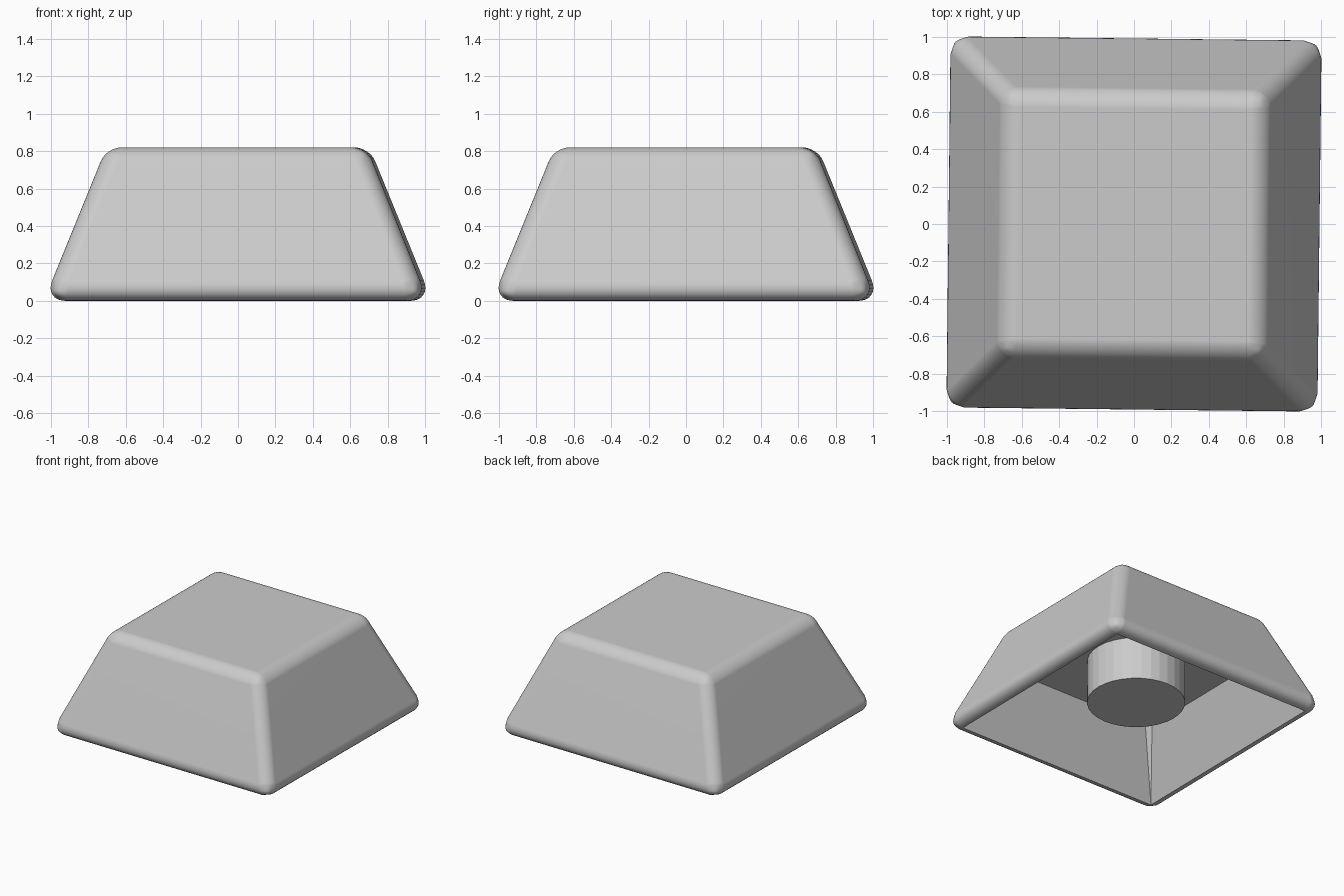
import bpy, bmesh, math
from mathutils import Matrix

if "Cube" in bpy.data.objects:
    bpy.data.objects.remove(bpy.data.objects["Cube"])

TURN = Matrix.Rotation(math.radians(-0.65), 4, 'Z')
grey = bpy.data.materials.new("grey plastic")
grey.diffuse_color = (0.6, 0.6, 0.6, 1)
grey.use_nodes = True
grey.node_tree.nodes["Principled BSDF"].inputs["Base Color"].default_value = grey.diffuse_color


def add_object(name, bm):
    bmesh.ops.recalc_face_normals(bm, faces=bm.faces)
    me = bpy.data.meshes.new(name)
    bm.to_mesh(me)
    bm.free()
    ob = bpy.data.objects.new(name, me)
    bpy.context.collection.objects.link(ob)
    me.materials.append(grey)
    bpy.ops.object.select_all(action='DESELECT')
    ob.select_set(True)
    bpy.context.view_layer.objects.active = ob
    return ob


# Cap shell: tapered block with rounded edges
BASE, TOP, HEIGHT = 1.0275, 0.697, 0.82
bm = bmesh.new()
bmesh.ops.create_cube(bm, size=2)
for v in bm.verts:
    s = TOP if v.co.z > 0 else BASE
    v.co = (v.co.x * s, v.co.y * s, HEIGHT if v.co.z > 0 else 0)
shell = add_object("cap_shell", bm)
bev = shell.modifiers.new("rounding", 'BEVEL')
bev.limit_method = 'NONE'
bev.offset_type = 'WIDTH'
bev.width, bev.segments = 0.13, 8
bpy.ops.object.modifier_apply(modifier=bev.name)

# Hollow underside: square opening rising to a ceiling with clipped corners
CEILING_Z, CEILING_HALF, CLIP = 0.497, 0.70, 0.035
SHIFT_X, SHIFT_Y = -0.01, 0.012
bm = bmesh.new()
bm.from_mesh(shell.data)
bm.normal_update()
bottom = min(bm.faces, key=lambda f: f.calc_center_median().z)
rim = list(bottom.verts)
bmesh.ops.delete(bm, geom=[bottom], context='FACES_ONLY')
k = CEILING_HALF / max(abs(v.co.x) for v in rim)
ring = []
for i, v in enumerate(rim):
    pair = []
    for other in (rim[i - 1], rim[(i + 1) % 4]):
        p = v.co * k + (other.co - v.co).normalized() * CLIP
        pair.append(bm.verts.new((p.x + SHIFT_X, p.y + SHIFT_Y, CEILING_Z)))
    ring.append(pair)
for i in range(4):
    j = (i + 1) % 4
    bm.faces.new((rim[i], ring[i][0], ring[i][1]))
    bm.faces.new((rim[i], ring[i][1], ring[j][0], rim[j]))
bm.faces.new([v for pair in ring for v in pair])
bmesh.ops.transform(bm, matrix=TURN, verts=bm.verts)
bmesh.ops.recalc_face_normals(bm, faces=bm.faces)
bm.to_mesh(shell.data)
bm.free()
bpy.ops.object.shade_smooth_by_angle(angle=math.radians(30))
wn = shell.modifiers.new("flat_panels", 'WEIGHTED_NORMAL')
wn.keep_sharp = True

# Round stem under the ceiling
bm = bmesh.new()
bmesh.ops.create_cone(bm, cap_ends=True, segments=32, radius1=0.368, radius2=0.368,
                      depth=0.40,
                      matrix=Matrix.Translation((-0.011, 0.011, 0.145 + 0.20)))
add_object("stem", bm)
